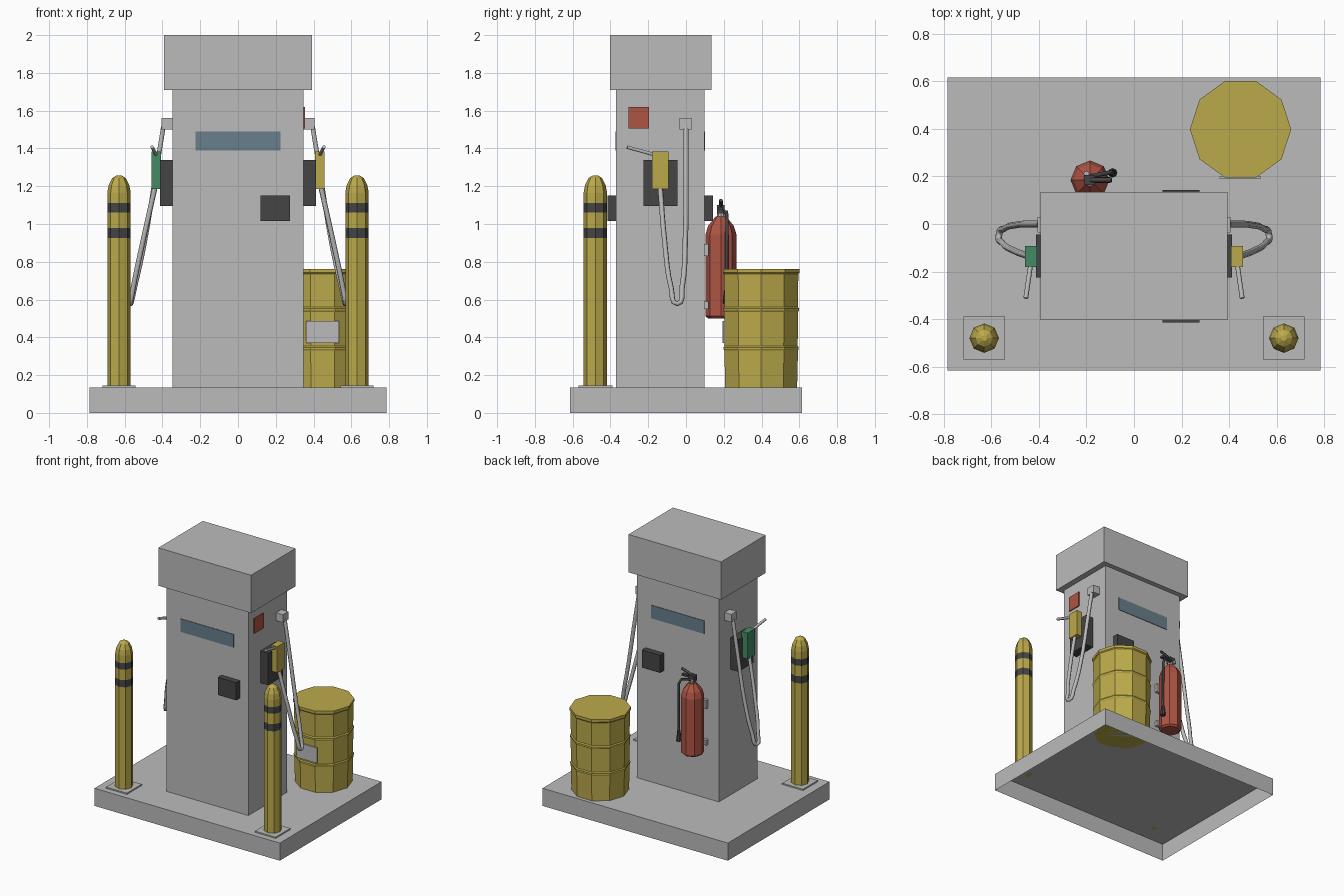
import bpy, bmesh, math
from mathutils import Vector

old = bpy.data.objects.get("Cube")
if old:
    bpy.data.objects.remove(old, do_unlink=True)


def material(name, rgb):
    m = bpy.data.materials.new(name)
    m.use_nodes = True
    m.diffuse_color = (*rgb, 1)
    m.node_tree.nodes["Principled BSDF"].inputs["Base Color"].default_value = (*rgb, 1)
    return m


GREY = material("light grey", (0.5, 0.5, 0.5))
YELLOW = material("safety yellow", (0.5, 0.4, 0.07))
BLACK = material("charcoal", (0.06, 0.06, 0.06))
RED = material("red", (0.42, 0.09, 0.06))
GREEN = material("green", (0.06, 0.26, 0.13))
BLUE = material("screen blue", (0.14, 0.21, 0.26))


def finish(name, bm, *mats):
    mesh = bpy.data.meshes.new(name)
    bmesh.ops.recalc_face_normals(bm, faces=bm.faces[:])
    bm.to_mesh(mesh)
    bm.free()
    for m in mats:
        mesh.materials.append(m)
    ob = bpy.data.objects.new(name, mesh)
    bpy.context.collection.objects.link(ob)
    return ob


def box(name, xs, ys, zs, mat, open_bottom=False):
    """Box spanning the given ranges."""
    bm = bmesh.new()
    bmesh.ops.create_cube(bm, size=1)
    for v in bm.verts:
        v.co = [r[0] + (c + 0.5) * (r[1] - r[0]) for c, r in zip(v.co, (xs, ys, zs))]
    if open_bottom:
        bm.faces.ensure_lookup_table()
        low = [f for f in bm.faces if f.normal.z < -0.9]
        bmesh.ops.delete(bm, geom=low, context='FACES_ONLY')
    return finish(name, bm, mat)


def lathe(name, x, y, profile, sides, mats, bands=()):
    """Turned solid; faces inside the height bands use the second material."""
    bm = bmesh.new()
    rings = []
    for r, z in profile:
        rings.append([bm.verts.new((x + r * math.cos(a), y + r * math.sin(a), z))
                      for a in (math.tau * i / sides for i in range(sides))])
    for low, high in zip(rings, rings[1:]):
        for i in range(sides):
            j = (i + 1) % sides
            f = bm.faces.new((low[i], low[j], high[j], high[i]))
            mid = f.calc_center_median().z
            f.material_index = int(any(a < mid < b for a, b in bands))
    bm.faces.new(rings[0][::-1])
    bm.faces.new(rings[-1])
    return finish(name, bm, *mats)


def tube(name, points, radius, mat, smooth=False):
    """Round tube along a path, turned into a mesh."""
    cu = bpy.data.curves.new(name, 'CURVE')
    cu.dimensions = '3D'
    cu.bevel_depth = radius
    cu.bevel_resolution = 1
    cu.resolution_u = 4
    cu.use_fill_caps = True
    sp = cu.splines.new('BEZIER' if smooth else 'POLY')
    if smooth:
        sp.bezier_points.add(len(points) - 1)
        for p, co in zip(sp.bezier_points, points):
            p.co = co
            p.handle_left_type = p.handle_right_type = 'AUTO'
    else:
        sp.points.add(len(points) - 1)
        for p, co in zip(sp.points, points):
            p.co = (*co, 1)
    cu.materials.append(mat)
    ob = bpy.data.objects.new(name, cu)
    bpy.context.collection.objects.link(ob)
    return ob


# Island and pump cabinet
GROUND = 0.135
box("island_base", (-0.785, 0.785), (-0.615, 0.615), (0, GROUND), GREY, open_bottom=True)
box("pump_body", (-0.347, 0.347), (-0.37, 0.097), (GROUND, 1.71), GREY)
box("pump_cap", (-0.393, 0.393), (-0.403, 0.135), (1.71, 2.0), GREY)

# Displays and keypads on the front and back
for side, y, out in (("front", -0.37, -1), ("back", 0.097, 1)):
    box(side + "_display", (-0.225, 0.225), sorted((y, y + out * 0.004)), (1.39, 1.49), BLUE)
    box(side + "_keypad", (0.12, 0.275), sorted((y, y + out * 0.045)), (1.015, 1.15), BLACK)

box("stop_panel", (0.346, 0.355), (-0.305, -0.195), (1.505, 1.62), RED)

# Holster, nozzle and hose on each side, and the bollards in front
hose_path = [(0.395, 0, 1.515), (0.43, 0, 1.3), (0.495, -0.004, 0.9), (0.545, -0.02, 0.67),
             (0.568, -0.047, 0.578), (0.555, -0.078, 0.66), (0.505, -0.112, 0.9),
             (0.438, -0.137, 1.2)]
bollard = [(0.062, GROUND), (0.062, 0.925), (0.062, 0.98), (0.062, 1.06), (0.062, 1.11),
           (0.062, 1.165), (0.055, 1.205), (0.036, 1.243), (0.012, 1.258)]
for side, s, paint in (("left", 1, YELLOW), ("right", -1, GREEN)):
    def span(a, b):
        return sorted((s * a, s * b))
    box(side + "_holster", span(0.346, 0.413), (-0.225, -0.045), (1.095, 1.34), BLACK)
    box(side + "_nozzle_grip", span(0.407, 0.458), (-0.18, -0.093), (1.185, 1.385), paint)
    tube(side + "_nozzle_spout", [(s * 0.433, -0.16, 1.365), (s * 0.455, -0.312, 1.407)], 0.01, GREY)
    box(side + "_hose_socket", span(0.346, 0.405), (-0.035, 0.03), (1.5, 1.56), GREY)
    tube(side + "_hose", [(s * x, y, z) for x, y, z in hose_path], 0.014, GREY, smooth=True)
    cx, cy = s * 0.63, -0.48
    box(side + "_bollard_plate", (cx - 0.088, cx + 0.088), (cy - 0.09, cy + 0.09),
        (GROUND, 0.145), GREY)
    lathe(side + "_bollard", cx, cy, bollard, 8, (YELLOW, BLACK),
          bands=((0.925, 0.98), (1.06, 1.11)))

# Oil drum with two ribs, a rim and a label
drum = [(0.2, GROUND), (0.205, 0.33), (0.209, 0.337), (0.209, 0.347), (0.203, 0.355),
        (0.206, 0.535), (0.211, 0.542), (0.211, 0.552), (0.204, 0.56),
        (0.207, 0.735), (0.213, 0.742), (0.213, 0.763)]
lathe("oil_drum", 0.448, 0.398, drum, 10, (YELLOW,))
box("drum_label", (0.36, 0.535), (0.192, 0.2), (0.37, 0.487), GREY)

# Fire extinguisher on its wall brackets
ex, ey = -0.185, 0.185
lathe("extinguisher_tank", ex, ey,
      [(0.068, 0.5), (0.082, 0.512), (0.082, 0.945), (0.068, 0.99), (0.028, 1.04)], 8, (RED,))
lathe("extinguisher_neck", ex, ey, [(0.02, 1.03), (0.02, 1.065)], 8, (GREY,))
box("extinguisher_valve", (ex - 0.025, ex + 0.02), (ey - 0.02, ey + 0.02), (1.055, 1.1), BLACK)
box("extinguisher_handle", (ex, -0.1), (ey - 0.012, ey + 0.012), (1.075, 1.09), BLACK)
tube("extinguisher_lever", [(ex, ey, 1.095), (-0.095, ey, 1.125)], 0.01, BLACK)
lathe("extinguisher_gauge", ex - 0.015, ey + 0.026, [(0.012, 1.05), (0.012, 1.072)], 8, (GREY,))
tube("extinguisher_hose", [(ex, 0.2, 1.07), (-0.11, 0.215, 1.055), (-0.092, 0.217, 1.02),
                           (-0.09, 0.215, 0.65)], 0.009, BLACK)
lathe("extinguisher_horn", -0.09, 0.215, [(0.02, 0.58), (0.011, 0.66)], 8, (BLACK,))
for level, zs in (("lower", (0.55, 0.59)), ("upper", (0.83, 0.895))):
    box(level + "_bracket", (ex - 0.07, ex + 0.07), (0.096, 0.12), zs, GREY)
